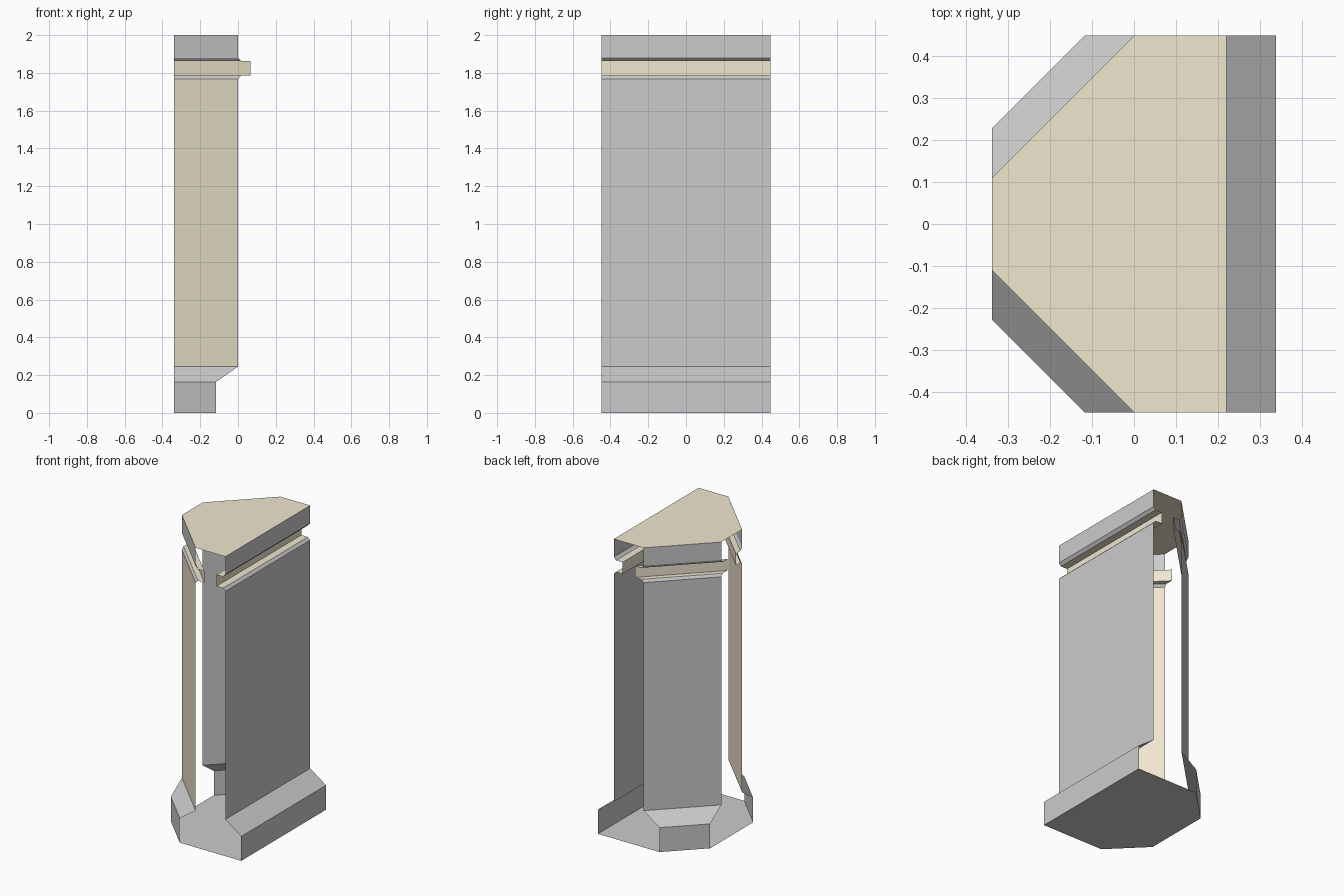
import bpy

if "Cube" in bpy.data.objects:
    bpy.data.objects.remove(bpy.data.objects["Cube"])

Y = 0.4475        # half width
XL = -0.3375      # left edge
XR = 0.22         # right wall plane

tan = bpy.data.materials.new("pale_stone")
tan.diffuse_color = (0.87, 0.80, 0.63, 1)
tan.use_nodes = True
tan.node_tree.nodes["Principled BSDF"].inputs["Base Color"].default_value = tan.diffuse_color
grey = bpy.data.materials.new("grey_stone")
grey.diffuse_color = (0.8, 0.8, 0.8, 1)
grey.use_nodes = True
grey.node_tree.nodes["Principled BSDF"].inputs["Base Color"].default_value = grey.diffuse_color

# (outward offset, height) running up the wall: plinth, shaft, recessed neck, cap
PROFILE = [(0.117, 0), (0.117, 0.163), (0, 0.245), (0, 1.768), (-0.017, 1.785),
           (-0.065, 1.785), (-0.065, 1.862), (-0.017, 1.862), (0, 1.88), (0, 2)]
SHAFT = 2
NECK = {4, 5, 6}


def right_ends(d):
    return (XR + d, -Y), (XR + d, Y)


def front_ends(d):
    return (XL, -0.11 - d), (-d, -Y)


def back_ends(d):
    return (-d, Y), (XL, 0.11 + d)


def make(name, verts, faces, tan_faces=()):
    me = bpy.data.meshes.new(name)
    me.from_pydata(verts, [], faces)
    me.materials.append(grey)
    me.materials.append(tan)
    for i in tan_faces:
        me.polygons[i].material_index = 1
    ob = bpy.data.objects.new(name, me)
    bpy.context.collection.objects.link(ob)


def wall(name, ends, tan_faces):
    verts = [(x, y, z) for d, z in PROFILE for x, y in ends(d)]
    faces = [(2 * i, 2 * i + 1, 2 * i + 3, 2 * i + 2) for i in range(len(PROFILE) - 1)]
    make(name, verts, faces, tan_faces)


def plate(name, d, z, up, tan_faces):
    ring = [*front_ends(d), *right_ends(d), *back_ends(d)]
    order = list(range(6)) if up else list(range(5, -1, -1))
    make(name, [(x, y, z) for x, y in ring], [order], tan_faces)


# Three thin moulded walls; the remaining sides stay open
wall("right_wall", right_ends, NECK)
wall("front_diagonal_wall", front_ends, NECK | {SHAFT})
wall("back_diagonal_wall", back_ends, NECK)

# Top and bottom plates
plate("top_plate", 0, 2, True, [0])
plate("bottom_plate", PROFILE[0][0], 0, False, [])
